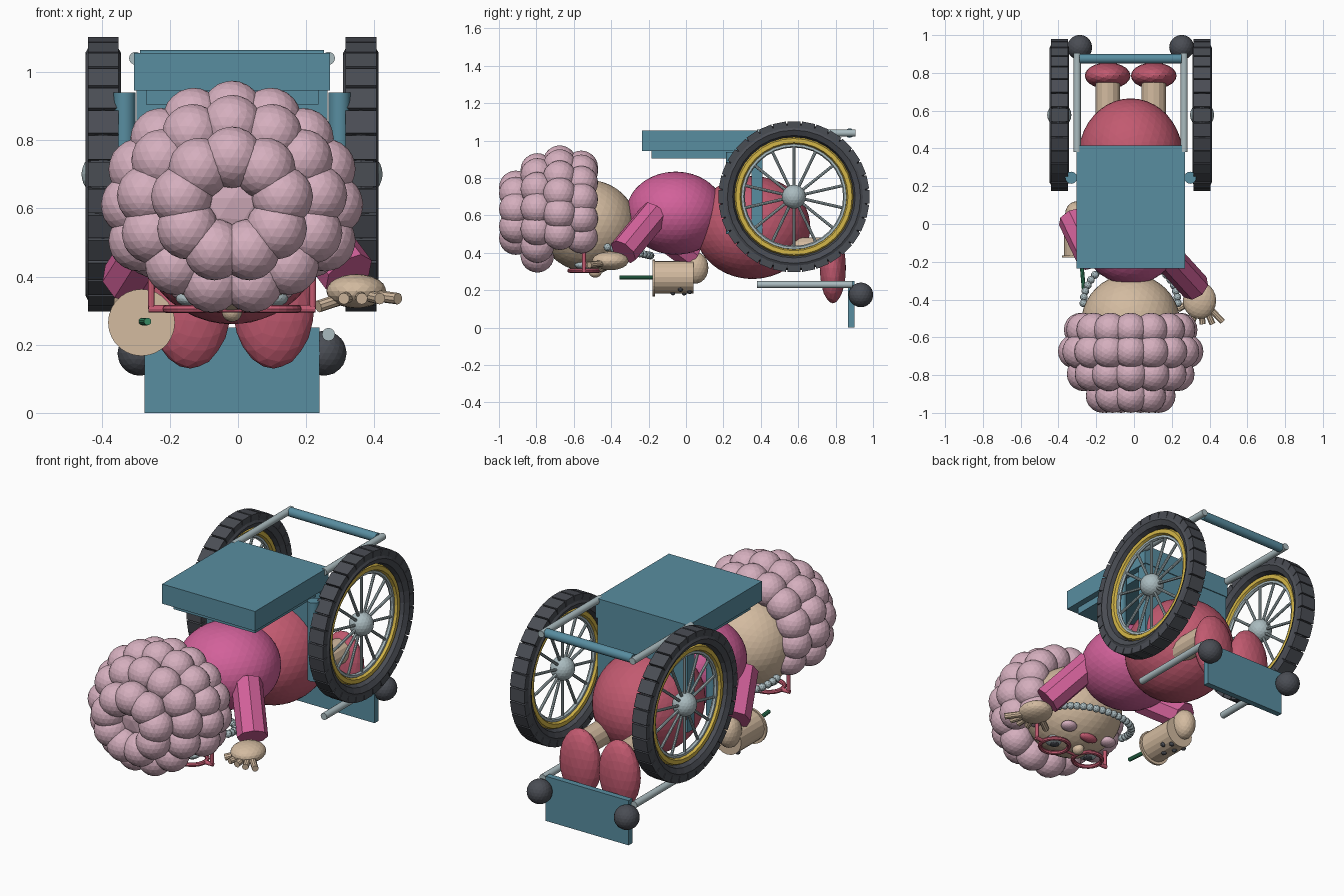
import bpy, math
from mathutils import Vector, Matrix

if "Cube" in bpy.data.objects:
    bpy.data.objects.remove(bpy.data.objects["Cube"])

CX = -0.0175  # symmetry plane of the figure and the chair


def mat(name, r, g, b):
    lin = lambda c: ((c / 255 + 0.055) / 1.055) ** 2.4
    m = bpy.data.materials.new(name)
    m.diffuse_color = (lin(r), lin(g), lin(b), 1)
    m.use_nodes = True
    m.node_tree.nodes["Principled BSDF"].inputs["Base Color"].default_value = m.diffuse_color
    return m


TEAL = mat("teal frame", 88, 141, 160)
HAIR = mat("pale pink hair", 213, 175, 190)
PINK = mat("pink shirt", 210, 97, 154)
RED = mat("rose red", 194, 90, 112)
SKIN = mat("beige skin", 211, 187, 160)
DARK = mat("dark rubber", 74, 77, 84)
GOLD = mat("gold rim", 212, 182, 72)
GREY = mat("light grey metal", 170, 187, 191)
GREEN = mat("green straw", 55, 140, 100)


def finish(name, m, smooth=False):
    o = bpy.context.object
    o.name = name
    o.data.materials.append(m)
    if smooth:
        bpy.ops.object.shade_smooth_by_angle(angle=math.radians(35))
    return o


def box(name, lo, hi, m):
    bpy.ops.mesh.primitive_cube_add(size=1, location=[(a + b) / 2 for a, b in zip(lo, hi)])
    bpy.context.object.scale = [b - a for a, b in zip(lo, hi)]
    return finish(name, m)


def ball(name, loc, rad, m, sub=3):
    bpy.ops.mesh.primitive_ico_sphere_add(subdivisions=sub, radius=1, location=loc)
    bpy.context.object.scale = rad if isinstance(rad, tuple) else (rad,) * 3
    return finish(name, m)


def rod(name, a, b, r, m, n=12, smooth=False):
    a, b = Vector(a), Vector(b)
    bpy.ops.mesh.primitive_cylinder_add(vertices=n, radius=r, depth=(b - a).length, location=(a + b) / 2)
    bpy.context.object.rotation_euler = (b - a).to_track_quat('Z', 'Y').to_euler()
    return finish(name, m, smooth)


def ring(name, loc, R, r, m, rot=(0, 0, 0), n=32, k=8, flat=1.0):
    bpy.ops.mesh.primitive_torus_add(major_radius=R, minor_radius=r, major_segments=n,
                                     minor_segments=k, location=loc, rotation=rot)
    bpy.context.object.scale.z = flat
    return finish(name, m)


# ---- large wheels
WY, WZ = 0.577, 0.70
for s, side in ((-1, "left"), (1, "right")):
    c = Vector((CX + s * 0.378, WY, WZ))
    rot = (0, math.pi / 2, 0)
    ring(side + "_tyre", c, 0.356, 0.04, DARK, rot, 32, 8, 1.3)
    for i in range(32):
        a = 2 * math.pi * i / 32
        d = Vector((0, math.cos(a), math.sin(a)))
        bpy.ops.mesh.primitive_cube_add(size=1, location=c + d * 0.38, rotation=(a, 0, 0))
        bpy.context.object.scale = (0.09, 0.046, 0.071)
        finish(side + "_tread_block", DARK)
    ring(side + "_rim", c, 0.30, 0.022, GOLD, rot, 32, 6, 1.2)
    ring(side + "_inner_rim", c, 0.275, 0.012, GREY, rot, 32, 6)
    ball(side + "_hub", c, 0.064, GREY)
    for i in range(14):
        a = 2 * math.pi * (i + 0.5) / 14
        rod(side + "_spoke", c, c + Vector((0, math.cos(a), math.sin(a))) * 0.28, 0.008, GREY, 8)

# ---- chair frame
for s, side in ((-1, "left"), (1, "right")):
    x = CX + s * 0.283
    rod(side + "_push_handle", (x, 0.38, 1.04), (x, 0.905, 1.04), 0.019, GREY, 16, True)
    rod(side + "_foot_bar", (x, 0.38, 0.23), (x, 0.89, 0.23), 0.019, GREY, 16, True)
    ball(side + "_caster", (CX + s * 0.27, 0.935, 0.175), 0.066, DARK)
    xa = CX + s * 0.315
    rod(side + "_arm_post", (xa, 0.245, 0.5), (xa, 0.245, 0.94), 0.032, TEAL, 16, True)
rod("handle_crossbar", (CX - 0.27, 0.875, 1.04), (CX + 0.27, 0.875, 1.04), 0.025, TEAL, 16, True)
box("backrest", (CX - 0.288, -0.235, 0.945), (CX + 0.288, 0.415, 1.055), TEAL)
box("back_cushion", (CX - 0.253, -0.185, 0.905), (CX + 0.253, 0.36, 0.946), TEAL)
box("seat_panel", (CX - 0.28, 0.35, 0.45), (CX + 0.28, 0.41, 0.95), TEAL)
box("foot_plate", (CX - 0.257, 0.867, 0), (CX + 0.257, 0.90, 0.25), TEAL)

# ---- body
ball("hips", (CX, 0.355, 0.535), (0.277, 0.31, 0.275), RED, 4)
ball("torso", (CX, -0.055, 0.612), (0.265, 0.265, 0.222), PINK, 4)
ball("head", (CX, -0.525, 0.545), (0.262, 0.26, 0.245), SKIN, 4)
for s, side in ((-1, "left"), (1, "right")):
    x = CX + s * 0.122
    rod(side + "_leg", (x, 0.45, 0.415), (x, 0.79, 0.415), 0.067, SKIN, 14)
    ball(side + "_shoe", (x, 0.785, 0.32), (0.121, 0.07, 0.19), RED)

# ---- curly hair: rings of balls, open around the face
ball("hair_core", (CX, -0.70, 0.63), (0.24, 0.22, 0.23), HAIR)
HZ = 0.61
for y, R, n, face in ((-0.91, 0.15, 9, False), (-0.795, 0.25, 13, False),
                      (-0.675, 0.295, 16, True), (-0.56, 0.265, 15, True)):
    for i in range(n):
        a = math.pi / 2 + 2 * math.pi * i / n
        if face and math.sin(a) < -0.62:
            continue
        ball("hair_curl", (CX + R * math.cos(a), y, HZ + 0.93 * R * math.sin(a)), 0.09, HAIR)

# ---- face and glasses, looking down
for s, side in ((-1, "left"), (1, "right")):
    x = CX + s * 0.115
    ring(side + "_lens_frame", (x, -0.545, 0.305), 0.078, 0.012, RED, n=24)
    rod(side + "_hinge", (x + s * 0.08, -0.545, 0.305), (CX + s * 0.245, -0.545, 0.305), 0.011, RED)
    rod(side + "_temple", (CX + s * 0.237, -0.545, 0.305), (CX + s * 0.237, -0.545, 0.44), 0.010, RED)
    ball(side + "_eye", (x, -0.545, 0.335), (0.05, 0.05, 0.025), GREY, 3)
    ball(side + "_pupil", (x, -0.545, 0.314), (0.026, 0.026, 0.01), DARK, 2)
    ball(side + "_cheek", (CX + s * 0.135, -0.40, 0.355), (0.045, 0.04, 0.025), HAIR, 3)
rod("bridge", (CX - 0.04, -0.545, 0.305), (CX + 0.04, -0.545, 0.305), 0.011, RED)
ball("nose", (CX, -0.485, 0.297), (0.03, 0.035, 0.03), SKIN)
ball("lips", (CX, -0.40, 0.33), (0.055, 0.03, 0.022), RED)

# ---- bead necklace
for i in range(23):
    a = math.pi * i / 22
    ball("bead", (CX + 0.25 * math.cos(a), -0.42 + 0.23 * math.sin(a),
                  0.43 - 0.045 * math.sin(a)), 0.021, GREY, 2)

# ---- right arm with open hand
rod("right_sleeve", (0.17, -0.165, 0.61), (0.325, -0.335, 0.405), 0.08, PINK, 8)
ball("right_hand", (0.347, -0.405, 0.357), (0.088, 0.098, 0.05), SKIN)
for i in range(4):
    x = 0.30 + i * 0.05
    y = -0.535 + 0.012 * abs(i - 1.5)
    rod("right_finger", (0.335 + i * 0.02, -0.44, 0.345), (x + 0.01 + 0.01 * i * 0.3, y, 0.335), 0.017, SKIN, 10)
rod("right_thumb", (0.32, -0.40, 0.34), (0.235, -0.45, 0.312), 0.018, SKIN, 10)

# ---- left arm holding a cup
rod("left_sleeve", (-0.22, -0.19, 0.55), (-0.325, 0.03, 0.385), 0.08, PINK, 8)
ball("left_hand", (-0.305, 0.05, 0.32), (0.06, 0.07, 0.085), SKIN)
rod("cup", (-0.283, -0.17, 0.27), (-0.283, 0.04, 0.27), 0.087, SKIN, 20)
rod("cup_lid", (-0.283, -0.178, 0.265), (-0.283, -0.166, 0.265), 0.098, SKIN, 28)
rod("straw", (-0.283, -0.15, 0.268), (-0.265, -0.355, 0.268), 0.011, GREEN, 10)
for y, a in ((-0.07, -80), (-0.01, -95), (0.02, -65), (-0.03, -50), (0.015, -125)):
    t = math.radians(a)
    ball("cup_dot", (-0.283 + 0.085 * math.cos(t), y, 0.27 + 0.085 * math.sin(t)), 0.014, DARK, 2)
